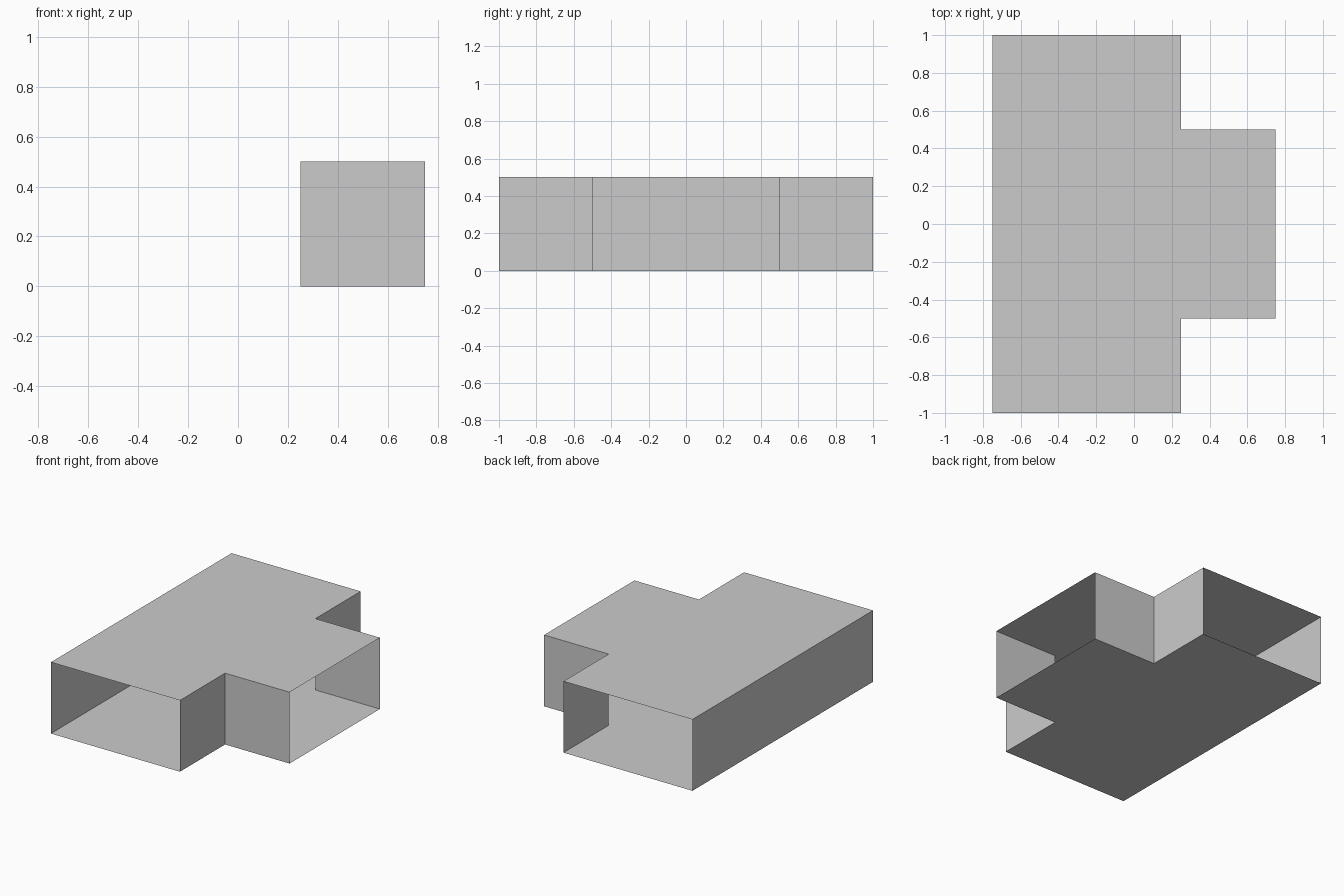
import bpy, bmesh
from mathutils import Vector

cube = bpy.data.objects.get("Cube")
if cube:
    bpy.data.objects.remove(cube, do_unlink=True)

HEIGHT = 0.5

# Plain grey sheet colour
grey = bpy.data.materials.new("light_grey")
grey.use_nodes = True
colour = (0.6, 0.6, 0.6, 1)
grey.diffuse_color = colour
bsdf = next(n for n in grey.node_tree.nodes if n.type == 'BSDF_PRINCIPLED')
bsdf.inputs["Base Color"].default_value = colour

# T-shaped floor outline: half of it, then mirrored across y
half = [(-0.75, -1), (0.25, -1), (0.25, -0.5), (0.75, -0.5)]
outline = half + [(x, -y) for x, y in reversed(half)]

# Extrude the outline into a closed duct
bm = bmesh.new()
floor = bm.faces.new([bm.verts.new((x, y, 0)) for x, y in outline])
result = bmesh.ops.extrude_face_region(bm, geom=[floor], use_keep_orig=True)
top_verts = [g for g in result["geom"] if isinstance(g, bmesh.types.BMVert)]
bmesh.ops.translate(bm, verts=top_verts, vec=Vector((0, 0, HEIGHT)))
bmesh.ops.recalc_face_normals(bm, faces=bm.faces[:])

# Open the three mouths: both ends of the run and the end of the branch
mouths = []
for f in bm.faces:
    c = f.calc_center_median()
    if abs(f.normal.z) < 0.5 and (abs(c.y) > 0.99 or c.x > 0.74):
        mouths.append(f)
bmesh.ops.delete(bm, geom=mouths, context='FACES_ONLY')

mesh = bpy.data.meshes.new("tee_duct")
bm.to_mesh(mesh)
bm.free()
mesh.materials.append(grey)
duct = bpy.data.objects.new("tee_duct", mesh)
bpy.context.collection.objects.link(duct)
